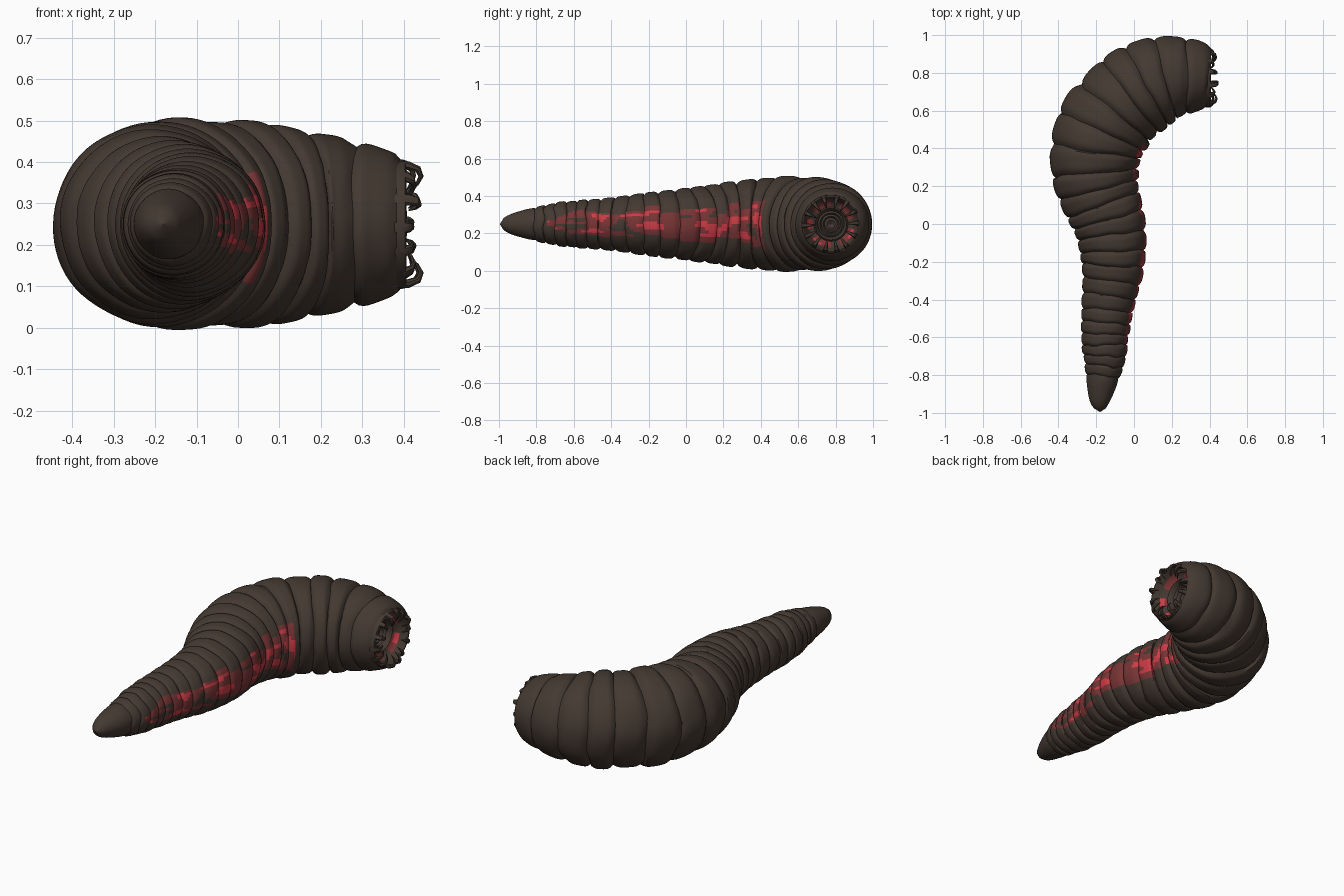
import bpy, bmesh, math, random
from mathutils import Vector, noise

if "Cube" in bpy.data.objects:
    bpy.data.objects.remove(bpy.data.objects["Cube"])

random.seed(4)
TAU = 2 * math.pi
UP = Vector((0, 0, 1))


def material(name, rgb):
    m = bpy.data.materials.new(name)
    m.diffuse_color = (*rgb, 1)
    m.use_nodes = True
    m.node_tree.nodes["Principled BSDF"].inputs["Base Color"].default_value = m.diffuse_color
    return m


BROWN = material("dark brown hide", (0.058, 0.041, 0.031))
DARKRED = material("dark red flesh", (0.19, 0.035, 0.036))
RED = material("bright red flesh", (0.60, 0.045, 0.06))

# spine from tail to head: x, y, radius
SPINE = [(-.18, -.995, .0), (-.18, -.975, .032), (-.18, -.92, .06), (-.165, -.8, .092),
         (-.155, -.7, .114), (-.155, -.6, .125), (-.135, -.4, .145), (-.11, -.2, .17),
         (-.13, 0, .195), (-.195, .2, .222), (-.2, .4, .247), (-.115, .58, .25),
         (.025, .705, .247), (.165, .772, .228), (.29, .782, .203), (.395, .775, .168)]


def catmull(points, steps=40):
    p = [Vector(q) for q in points]
    p = [2 * p[0] - p[1]] + p + [2 * p[-1] - p[-2]]
    out = []
    for i in range(1, len(p) - 2):
        a, b, c, d = p[i - 1:i + 3]
        for k in range(steps):
            t = k / steps
            out.append(.5 * (2 * b + (c - a) * t + (2 * a - 5 * b + 4 * c - d) * t * t
                             + (3 * b - a - 3 * c + d) * t ** 3))
    return out + [p[-2]]


PATH = catmull(SPINE)
LENGTHS = [0.0]
for a, b in zip(PATH, PATH[1:]):
    LENGTHS.append(LENGTHS[-1] + (b.xy - a.xy).length)
TOTAL = LENGTHS[-1]


def sample(s):
    """Centre, inner-side direction and radius at arc length s."""
    s = min(max(s, 0), TOTAL)
    i = 0
    while i < len(PATH) - 2 and LENGTHS[i + 1] < s:
        i += 1
    f = (s - LENGTHS[i]) / max(LENGTHS[i + 1] - LENGTHS[i], 1e-9)
    q = PATH[i].lerp(PATH[i + 1], f)
    lo, hi = PATH[max(i - 8, 0)], PATH[min(i + 9, len(PATH) - 1)]
    t = (hi - lo).xy.normalized()
    return Vector((q.x, q.y, .25)), Vector((t.y, -t.x, 0)), max(q.z, .001)


def grid_object(name, rows, rule=None, cap=False):
    """Skin closed loops of points; rule(row, column) gives a material index."""
    bm = bmesh.new()
    loops = [[bm.verts.new(p) for p in row] for row in rows]
    n = len(rows[0])
    for i in range(len(loops) - 1):
        for j in range(n):
            k = (j + 1) % n
            f = bm.faces.new((loops[i][j], loops[i][k], loops[i + 1][k], loops[i + 1][j]))
            f.material_index = rule(i, j) if rule else 0
    if cap:
        bm.faces.new(loops[0])
        bm.faces.new(loops[-1])
    bmesh.ops.recalc_face_normals(bm, faces=bm.faces[:])
    me = bpy.data.meshes.new(name)
    bm.to_mesh(me)
    bm.free()
    for m in (BROWN, DARKRED, RED):
        me.materials.append(m)
    ob = bpy.data.objects.new(name, me)
    bpy.context.collection.objects.link(ob)
    bpy.ops.object.select_all(action='DESELECT')
    ob.select_set(True)
    bpy.context.view_layer.objects.active = ob
    bpy.ops.object.shade_smooth_by_angle(angle=math.radians(40))
    return ob


# ---- segment boundaries: long tail cap, then rings that lengthen to the head
bounds, s = [0.0, .19], .19
while s < TOTAL - .06:
    s += (.048 + .062 * min(s / 1.5, 1)) * random.uniform(.88, 1.12)
    bounds.append(s)
bounds = [b * TOTAL / bounds[-1] for b in bounds]

# ---- ringed body
COLS, SUB = 72, 10
rows, info = [], []
for g in range(len(bounds) - 1):
    a, b = bounds[g], bounds[g + 1]
    swell = random.uniform(.985, 1.02)
    upper, lower = random.uniform(.3, .62), random.uniform(.25, .6)
    for k in range(SUB + (g == len(bounds) - 2)):
        u = k / SUB
        s = a + (b - a) * u
        depth = .085 * abs(2 * u - 1) ** 4
        if g == 0:
            depth = .085 * u ** 12
        row = []
        for j in range(COLS):
            ang = TAU * j / COLS
            # grooves wander a little around the body
            wob = .011 * noise.noise(Vector((math.cos(ang) * 1.6, math.sin(ang) * 1.6, a * 9)))
            c, inner, r = sample(s + wob * min(s / .2, 1) * (s < TOTAL - .02))
            d = inner * math.cos(ang) + UP * math.sin(ang)
            lump = 1 + .022 * noise.noise((c + d * r) * 7)
            r *= (swell if g else 1) * (1 - depth) * lump
            row.append(c + d * r)
        rows.append(row)
        info.append((s, upper, lower))


def belly(i, j):
    """Red patches along the inner side of the curl."""
    s, upper, lower = info[i]
    ang = TAU * (j + .5) / COLS
    if ang > math.pi:
        ang -= TAU
    c = sample(s)[0]
    if not -.74 < c.y < .53:
        return 0
    fade = min(1, (c.y + .80) / .2)
    if not -lower * fade < ang < upper * fade:
        return 0
    n = noise.noise(Vector((s * 8, ang * 4.5, 3.7)))
    if n > .2 and -.36 < ang < .42:
        return 2
    return 0 if n < -.42 else 1


grid_object("ringed_body", rows, belly)

# ---- mouth, turned around the head axis
AXIS = Vector((1, 0, 0))
MOUTH, _, RIM = sample(TOTAL)
SIDE = Vector((0, -1, 0))


def mouth_point(along, radius, ang):
    return MOUTH + AXIS * along + (SIDE * math.cos(ang) + UP * math.sin(ang)) * radius


THROAT = [(-.012, .158), (.008, .155), (.012, .146), (.0, .136), (-.03, .128), (-.05, .112),
          (-.055, .092), (-.045, .084), (-.055, .076), (-.075, .070), (-.066, .060),
          (-.08, .052), (-.072, .042), (-.09, .034), (-.085, .022), (-.10, .001)]
TEETH = 14


def gum(i, j):
    """Red gum between some of the teeth."""
    slot = int((j / 84 * TEETH + .5) % TEETH)
    if i in (4, 5) and slot % 3 != 1:
        return 2 if i == 4 and slot % 4 == 0 else 1
    return 0


grid_object("mouth_lining", [[mouth_point(a, r, TAU * j / 84) for j in range(84)]
                             for a, r in THROAT], gum)

# ---- hooked teeth around the rim
HOOK = [(-.03, .146, .017), (.015, .147, .015), (.036, .138, .012), (.043, .120, .009),
        (.034, .100, .006), (.018, .084, .002)]
for t in range(TEETH):
    ang = TAU * (t + random.uniform(-.12, .12)) / TEETH
    reach = random.uniform(.55, 1.1)
    tangent = UP * math.cos(ang) - SIDE * math.sin(ang)
    loops = []
    for i, (a, r, w) in enumerate(HOOK):
        p = mouth_point(a * reach, r, ang)
        q, o = HOOK[min(i + 1, 5)], HOOK[max(i - 1, 0)]
        flow = (mouth_point(q[0], q[1], ang) - mouth_point(o[0], o[1], ang)).normalized()
        out = flow.cross(tangent)
        loops.append([p + tangent * w * math.cos(TAU * k / 8) + out * w * .7 * math.sin(TAU * k / 8)
                      for k in range(8)])
    grid_object(f"tooth_{t + 1}", loops, cap=True)
